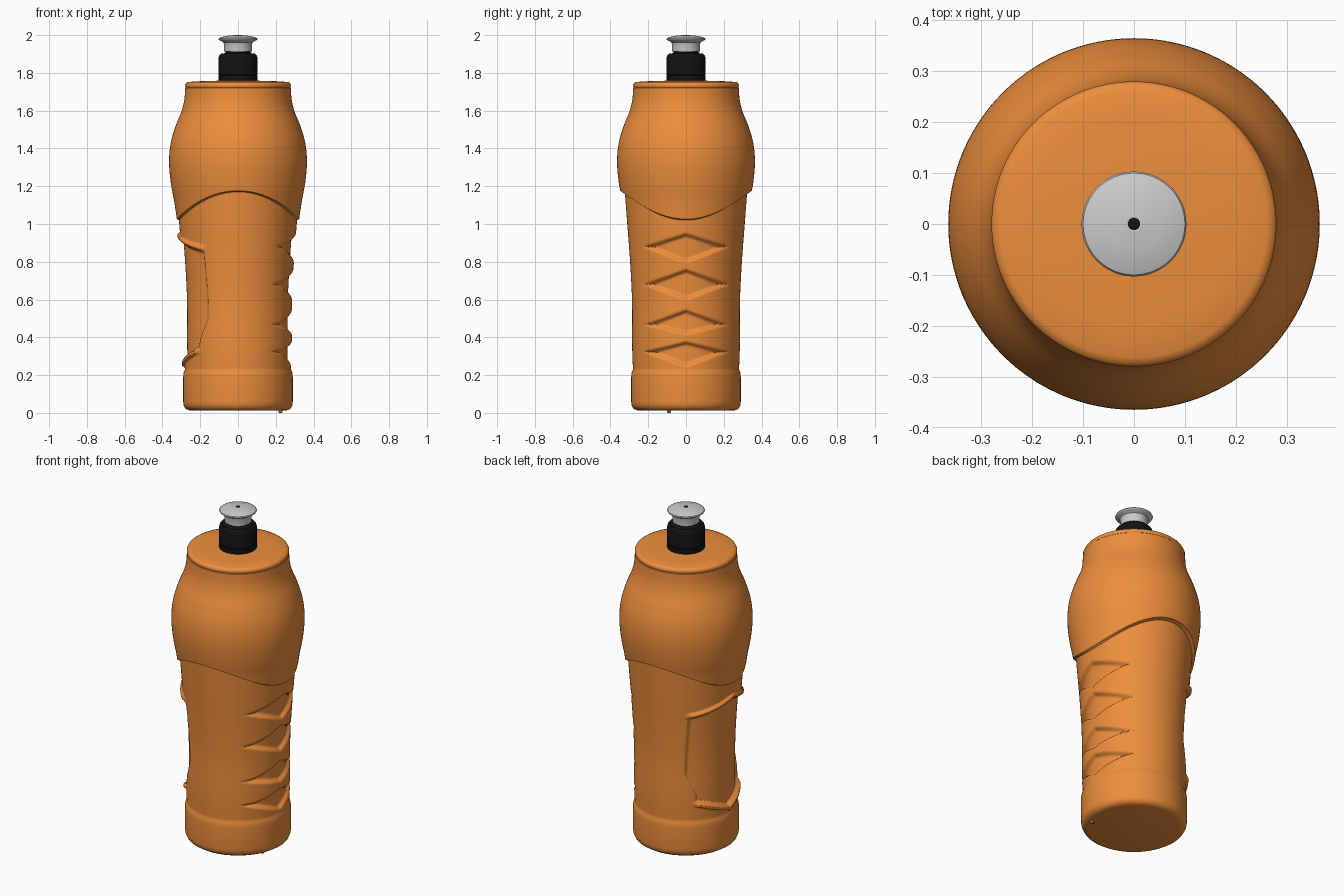
import bpy, bmesh
from math import sin, cos, pi

if "Cube" in bpy.data.objects:
    bpy.data.objects.remove(bpy.data.objects["Cube"])

N = 256


def material(name, rgb):
    m = bpy.data.materials.new(name)
    m.diffuse_color = (*rgb, 1)
    m.use_nodes = True
    m.node_tree.nodes["Principled BSDF"].inputs["Base Color"].default_value = m.diffuse_color
    return m


orange = material("orange_plastic", (0.85, 0.27, 0.045))
black = material("black_plastic", (0.006, 0.006, 0.007))


def skin(name, rings, mat=None, angle=40):
    """Joins equal rings of points into a closed surface."""
    bm = bmesh.new()
    rows = [[bm.verts.new(p) for p in ring] for ring in rings]
    n = len(rows[0])
    for a, b in zip(rows, rows[1:]):
        for i in range(n):
            j = (i + 1) % n
            bm.faces.new((a[i], a[j], b[j], b[i]))
    bm.faces.new(rows[0][::-1])
    bm.faces.new(rows[-1])
    me = bpy.data.meshes.new(name)
    bm.to_mesh(me)
    bm.free()
    ob = bpy.data.objects.new(name, me)
    bpy.context.collection.objects.link(ob)
    if mat:
        me.materials.append(mat)
    bpy.ops.object.select_all(action='DESELECT')
    ob.select_set(True)
    bpy.context.view_layer.objects.active = ob
    bpy.ops.object.shade_smooth_by_angle(angle=angle * pi / 180)
    return ob


def circle(r, z, n=N, x=0, y=0):
    return [(x + r * cos(2 * pi * i / n), y + r * sin(2 * pi * i / n), z) for i in range(n)]


def lathe(name, profile, mat=None, n=64, x=0, y=0):
    return skin(name, [circle(r, z, n, x, y) for r, z in profile], mat, 30)


def step(t):
    t = max(0.0, min(1.0, t))
    return t * t * (3 - 2 * t)


def curve(pts, z):
    """Smooth radius through (z, r) points."""
    k = 0
    while k < len(pts) - 2 and z > pts[k + 1][0]:
        k += 1

    def slope(i):
        a, b = pts[max(i - 1, 0)], pts[min(i + 1, len(pts) - 1)]
        return (b[1] - a[1]) / (b[0] - a[0])
    (z0, r0), (z1, r1) = pts[k], pts[k + 1]
    h = z1 - z0
    t = (z - z0) / h
    s = step(t)
    return (r0 * (1 - s) + r1 * s + h * slope(k) * t * (1 - t) ** 2
            - h * slope(k + 1) * t * t * (1 - t))


LOWER = [(0.23, 0.281), (0.35, 0.285), (0.6, 0.286), (0.8, 0.296), (1.0, 0.311), (1.2, 0.326)]
UPPER = [(1.0, 0.32), (1.12, 0.338), (1.22, 0.356), (1.33, 0.365), (1.43, 0.356),
         (1.52, 0.33), (1.6, 0.298), (1.66, 0.284), (1.72, 0.28)]
# grip diamonds: tip height, top, bottom
DIAMONDS = [(0.88, 0.955, 0.79), (0.68, 0.765, 0.595), (0.465, 0.55, 0.41), (0.325, 0.382, 0.24)]


def relief(x, y, z):
    a = abs(y)
    if x > 0:
        # recessed grip diamonds on the right
        d = 0
        for mid, top, bot in DIAMONDS:
            f = 1 - a / 0.24
            d = max(d, min(mid + (top - mid) * f - z, z - mid - (bot - mid) * f))
        return -0.022 * step(d / 0.025)
    # recessed panel with raised brows on the left
    w = 0.24 - 0.04 * step((0.52 - z) / 0.17)
    top, bot = 0.925 - 0.07 * a / 0.24, 0.27 + 0.09 * a / 0.24
    d = min(top - z, z - bot, w - a)
    e = max(z - top, bot - z)
    brow = step(e / 0.008) * step((0.032 - e) / 0.01) * step((w + 0.015 - a) / 0.04)
    return 0.014 * brow - 0.016 * step(d / 0.012)


# bottle body
rings = [circle(r, z) for r, z in [(0.25, 0.012), (0.265, 0.015), (0.28, 0.025), (0.288, 0.042),
                                   (0.29, 0.06), (0.29, 0.19), (0.289, 0.205), (0.286, 0.218)]]
ROWS_LOW, ROWS_UP = 130, 36
for k in range(ROWS_LOW + ROWS_UP + 2):
    ring = []
    for i in range(N):
        th = 2 * pi * i / N
        c, s = cos(th), sin(th)
        edge = 1.095 - 0.075 * cos(2 * th)  # wavy shoulder edge
        if k <= ROWS_LOW:
            z = 0.23 + (edge - 0.23) * k / ROWS_LOW
            r = curve(LOWER, z)
            r += relief(r * c, r * s, z)
        else:
            z = edge + 0.006 + (1.714 - edge) * (k - ROWS_LOW - 1) / ROWS_UP
            r = curve(UPPER, z)
        ring.append((r * c, r * s, z))
    rings.append(ring)
rings += [circle(r, z) for r, z in [(0.277, 1.723), (0.28, 1.728), (0.28, 1.738), (0.275, 1.747),
                                    (0.262, 1.752), (0.2, 1.756), (0.09, 1.759)]]
skin("bottle_body", rings, orange)

# moulding nub under the base
lathe("base_nub", [(0.006, 0.0), (0.01, 0.004), (0.01, 0.02)], orange, 16, 0.225, -0.09)

# black spout collar
lathe("spout_collar", [(0.103, 1.75), (0.103, 1.785), (0.1, 1.788), (0.103, 1.791), (0.103, 1.88),
                       (0.099, 1.893), (0.09, 1.902), (0.072, 1.904), (0.066, 1.908),
                       (0.066, 1.93)], black)

# grey pull spout
lathe("pull_spout", [(0.066, 1.912), (0.073, 1.914), (0.075, 1.925), (0.073, 1.95), (0.078, 1.962),
                     (0.1, 1.974), (0.103, 1.979), (0.1, 1.984), (0.08, 1.991), (0.05, 1.997),
                     (0.014, 2.0), (0.012, 1.999)])

# drinking hole
lathe("spout_hole", [(0.012, 1.99), (0.012, 2.0)], black, 24)
